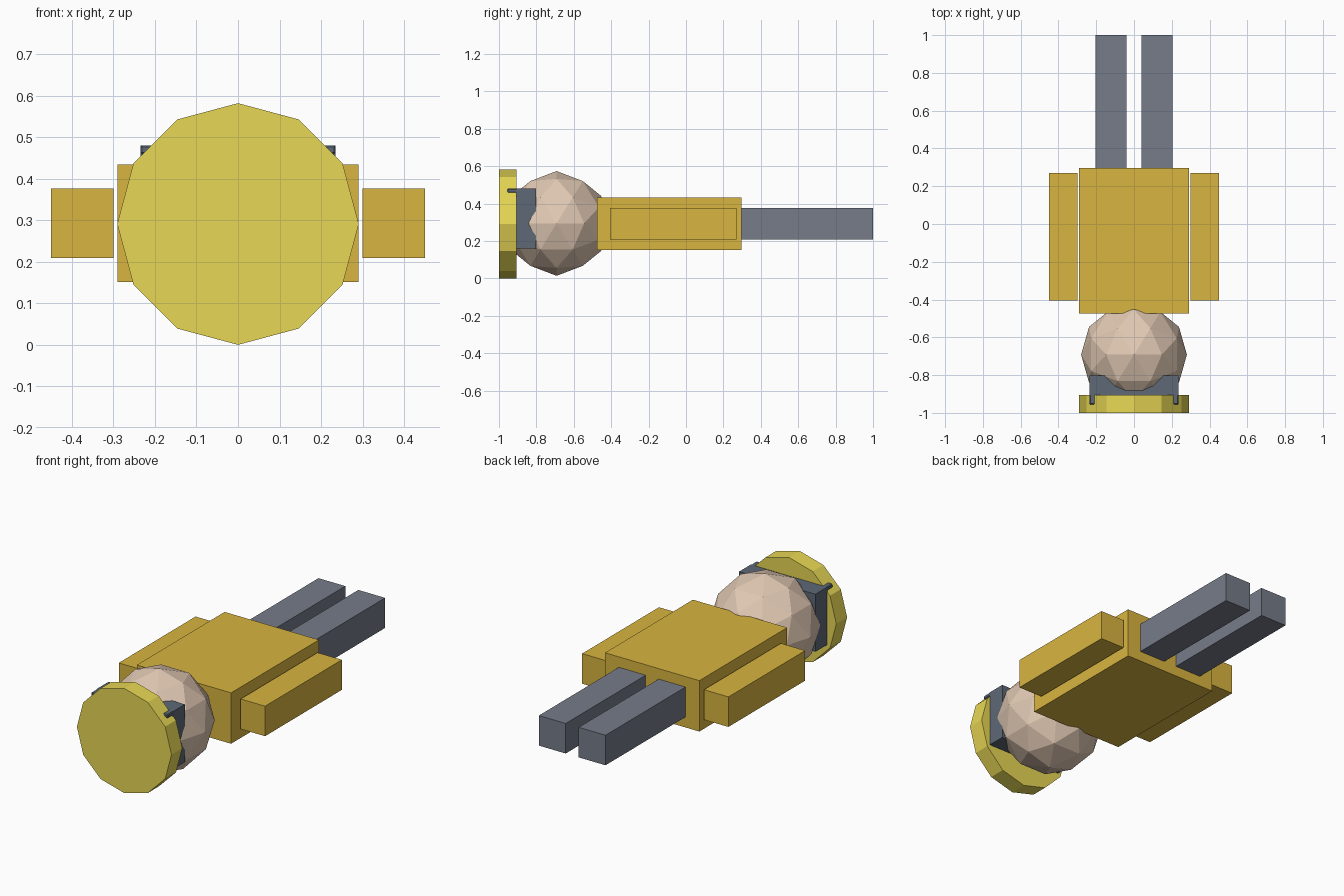
import bpy, bmesh, math
from mathutils import Matrix

if "Cube" in bpy.data.objects:
    bpy.data.objects.remove(bpy.data.objects["Cube"])


def material(name, rgb):
    m = bpy.data.materials.new(name)
    m.diffuse_color = (*rgb, 1)
    m.use_nodes = True
    m.node_tree.nodes["Principled BSDF"].inputs["Base Color"].default_value = m.diffuse_color
    return m


AMBER = material("amber", (0.69, 0.46, 0.05))
LEMON = material("lemon", (0.80, 0.68, 0.09))
SKIN = material("skin", (0.75, 0.58, 0.45))
SLATE = material("slate", (0.11, 0.14, 0.18))
GREY = material("leg_grey", (0.18, 0.20, 0.25))
MID_Z = 0.292


def add(name, bm, mat):
    me = bpy.data.meshes.new(name)
    bm.to_mesh(me)
    bm.free()
    me.materials.append(mat)
    ob = bpy.data.objects.new(name, me)
    bpy.context.collection.objects.link(ob)
    return ob


def box(name, x, y, z, mat):
    bm = bmesh.new()
    bmesh.ops.create_cube(bm, size=1)
    for v in bm.verts:
        v.co = [r[0] if c < 0 else r[1] for c, r in zip(v.co, (x, y, z))]
    return add(name, bm, mat)


# torso
box("torso", (-0.29, 0.29), (-0.475, 0.297), (0.151, 0.434), AMBER)

# arms and legs, one per side
for side, s in (("left", -1), ("right", 1)):
    box(side + "_arm", sorted((s * 0.30, s * 0.45)), (-0.405, 0.27), (0.209, 0.376), AMBER)
    box(side + "_leg", sorted((s * 0.04, s * 0.205)), (0.297, 1.0), (0.209, 0.376), GREY)

# head: faceted ball with an edge-on two-fold axis pointing up
bm = bmesh.new()
bmesh.ops.create_icosphere(bm, subdivisions=2, radius=0.28)
turn = Matrix.Rotation(-math.atan(2) / 2, 4, 'Y')
bmesh.ops.transform(bm, matrix=Matrix.Translation((0, -0.692, MID_Z + 0.002)) @ turn, verts=bm.verts)
add("head", bm, SKIN)

# hair block on the crown and the thin brim at its front edge
box("hair_block", (-0.235, 0.235), (-0.908, -0.802), (0.16, 0.48), SLATE)
brim = box("brim", (-0.235, 0.235), (-0.955, -0.85), (0.459, 0.48), SLATE)
bev = brim.modifiers.new("soft_edge", 'BEVEL')
bev.width = 0.004
bev.segments = 1

# twelve-sided disc hat
bm = bmesh.new()
bmesh.ops.create_cone(bm, cap_ends=True, segments=12, radius1=0.291, radius2=0.291, depth=0.095)
bmesh.ops.transform(bm, matrix=Matrix.Translation((0, -0.9525, 0.291)) @ Matrix.Rotation(math.pi / 2, 4, 'X'), verts=bm.verts)
add("hat_disc", bm, LEMON)
